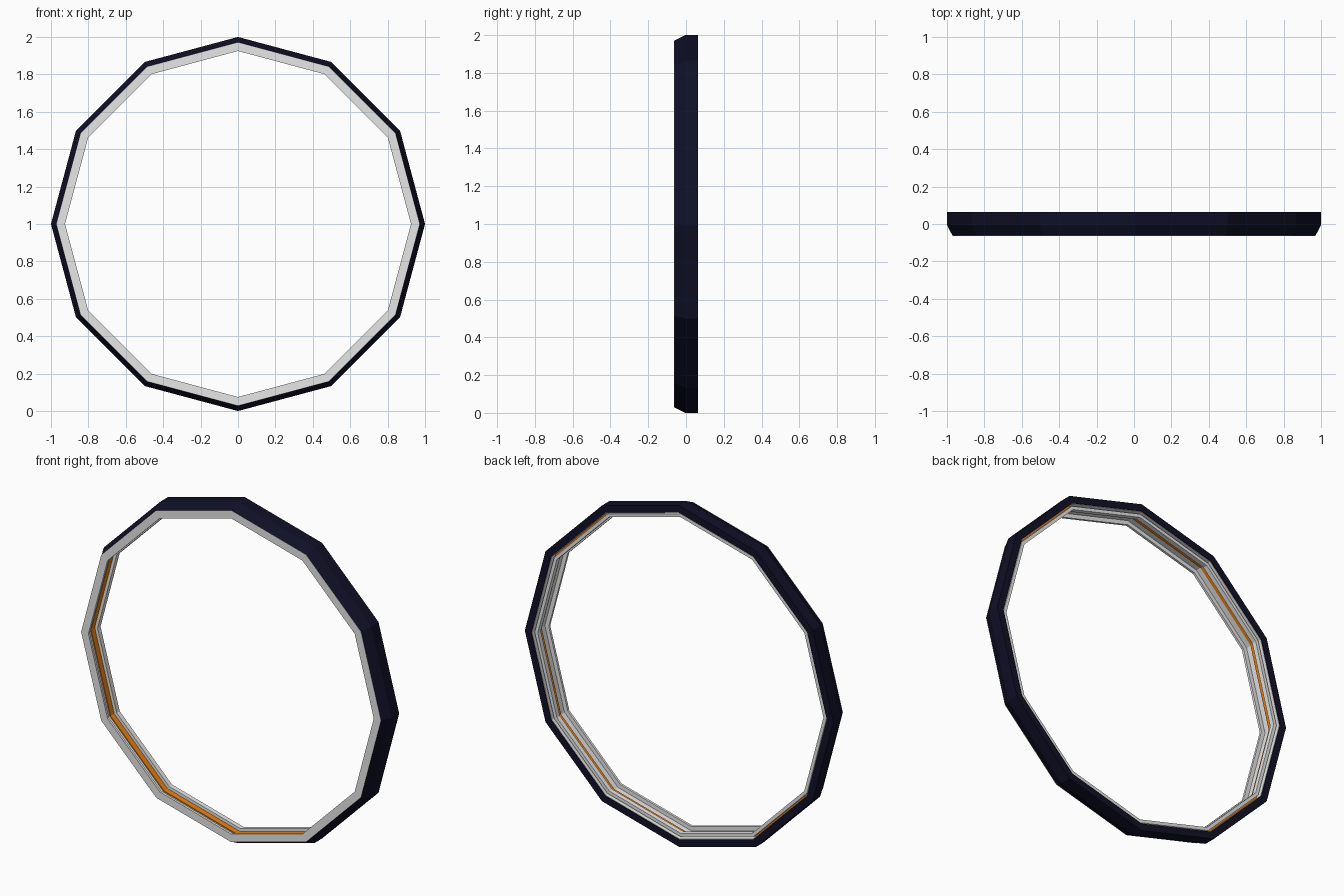
import bpy, bmesh, math

if "Cube" in bpy.data.objects:
    bpy.data.objects.remove(bpy.data.objects["Cube"])

SIDES = 12


def material(name, rgb):
    m = bpy.data.materials.new(name)
    m.diffuse_color = (*rgb, 1)
    m.use_nodes = True
    m.node_tree.nodes["Principled BSDF"].inputs["Base Color"].default_value = m.diffuse_color
    return m


navy = material("dark_navy", (0.005, 0.005, 0.02))
white = material("off_white", (0.8, 0.8, 0.8))
orange = material("orange", (0.8, 0.22, 0.008))


def ring(name, profile, mat):
    """Sweep a closed (radius, y) profile round the y axis, flat shaded."""
    bm = bmesh.new()
    loops = []
    for i in range(SIDES):
        a = 2 * math.pi * i / SIDES
        loops.append([bm.verts.new((r * math.cos(a), y, 1 + r * math.sin(a)))
                      for r, y in profile])
    n = len(profile)
    for i in range(SIDES):
        p, q = loops[i], loops[(i + 1) % SIDES]
        for j in range(n):
            k = (j + 1) % n
            bm.faces.new((p[j], p[k], q[k], q[j]))
    bmesh.ops.recalc_face_normals(bm, faces=bm.faces)
    me = bpy.data.meshes.new(name)
    bm.to_mesh(me)
    bm.free()
    me.materials.append(mat)
    ob = bpy.data.objects.new(name, me)
    bpy.context.collection.objects.link(ob)


# Dark outer band with a bevelled front edge
ring("outer_band", [(0.970, -0.063), (1.0, -0.005), (1.0, 0.064),
                    (0.958, 0.064), (0.958, -0.05)], navy)
# White front flange with the channel wall behind it
ring("front_flange", [(0.925, -0.064), (0.972, -0.064), (0.962, -0.045),
                      (0.962, 0.060), (0.956, 0.060), (0.956, -0.012),
                      (0.950, -0.012), (0.950, -0.050), (0.925, -0.050)], white)
# Orange strip in the channel
ring("glow_strip", [(0.944, -0.012), (0.957, -0.012),
                    (0.957, 0.024), (0.944, 0.024)], orange)
# White rear lip inside the strip
ring("rear_lip", [(0.926, 0.022), (0.946, 0.022),
                  (0.946, 0.050), (0.926, 0.050)], white)
